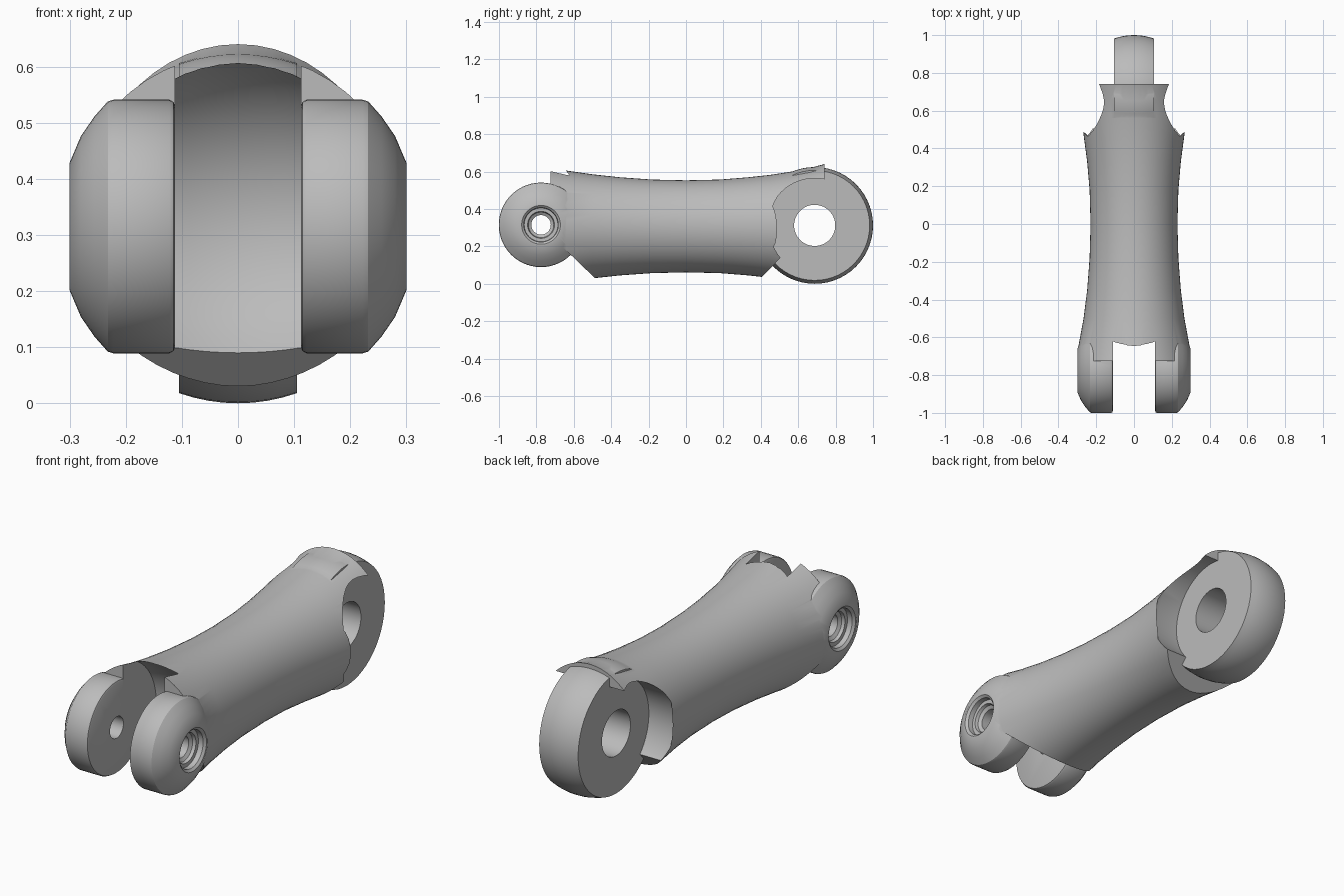
import bpy, bmesh, math
from mathutils import Vector, Matrix

if "Cube" in bpy.data.objects:
    bpy.data.objects.remove(bpy.data.objects["Cube"], do_unlink=True)

grey = bpy.data.materials.new("plain_grey")
grey.use_nodes = True
GREY = (0.5, 0.5, 0.5, 1)
grey.diffuse_color = GREY
grey.node_tree.nodes["Principled BSDF"].inputs["Base Color"].default_value = GREY

FORK = (0, -0.775, 0.315)
KNUCKLE = (0, 0.688, 0.312)


def finish(name, bm):
    bmesh.ops.recalc_face_normals(bm, faces=bm.faces)
    mesh = bpy.data.meshes.new(name)
    bm.to_mesh(mesh)
    bm.free()
    mesh.materials.append(grey)
    obj = bpy.data.objects.new(name, mesh)
    bpy.context.collection.objects.link(obj)
    return obj


def tube(name, rings, centre, axis="x", seg=56):
    """Capped solid through rings of (position, width radius, height radius)."""
    bm = bmesh.new()
    loops = []
    for pos, ra, rb in rings:
        loop = []
        for i in range(seg):
            t = math.tau * i / seg
            a, b = ra * math.cos(t), rb * math.sin(t)
            p = (pos, a, b) if axis == "x" else (a, pos, b)
            loop.append(bm.verts.new(Vector(p) + Vector(centre)))
        loops.append(loop)
    for low, high in zip(loops, loops[1:]):
        for i in range(seg):
            j = (i + 1) % seg
            bm.faces.new((low[i], low[j], high[j], high[i]))
    bm.faces.new(loops[0])
    bm.faces.new(loops[-1])
    return finish(name, bm)


def lathe(name, profile, centre, side=1):
    return tube(name, [(x * side, r, r) for x, r in profile], centre)


def crowned(half_width, radius, drop):
    """Profile of a wheel whose rim falls by drop towards both edges."""
    return [(half_width * i / 4, radius - drop * (i / 4) ** 2) for i in range(-4, 5)]


def slanted_block(name, edge, angle):
    """Large block whose top face passes through edge, tilted about x."""
    bm = bmesh.new()
    bmesh.ops.create_cube(bm, size=1)
    bm.transform(Matrix.Translation(edge) @ Matrix.Rotation(angle, 4, "X")
                 @ Matrix.Translation((0, 0, -0.5)) @ Matrix.Diagonal((1, 1.4, 1, 1)))
    return finish(name, bm)


def combine(target, tool, operation):
    mod = target.modifiers.new("combine", "BOOLEAN")
    mod.operation = operation
    mod.solver = "EXACT"
    mod.object = tool
    bpy.ops.object.select_all(action="DESELECT")
    bpy.context.view_layer.objects.active = target
    target.select_set(True)
    bpy.ops.object.modifier_apply(modifier=mod.name)
    bpy.data.objects.remove(tool, do_unlink=True)


# Waisted body, flared at both ends
sections = [(-0.725, 0.308, 0.317), (-0.64, 0.293, 0.298), (-0.5, 0.267, 0.278),
            (-0.35, 0.248, 0.262), (-0.18, 0.235, 0.25), (0, 0.23, 0.246),
            (0.18, 0.235, 0.25), (0.33, 0.248, 0.262), (0.45, 0.264, 0.275),
            (0.56, 0.279, 0.292), (0.66, 0.281, 0.311), (0.74, 0.282, 0.333)]
body = tube("link_body", sections, (0, 0, 0.307), "y")

# Undersides cut away diagonally
combine(body, slanted_block("front_cut", (0, -0.49, 0.033), -math.radians(44)), "DIFFERENCE")
combine(body, slanted_block("rear_cut", (0, 0.41, 0.04), math.radians(46)), "DIFFERENCE")

# Domed clearances beside the rear knuckle
scoop = [(0.1, 0.252), (0.22, 0.252), (0.245, 0.247), (0.27, 0.2), (0.36, 0.15)]
for side in (1, -1):
    combine(body, lathe("scoop", scoop, KNUCKLE, side), "DIFFERENCE")

# Crowned slot between the fork arms
combine(body, lathe("slot", crowned(0.112, 0.319, 0.013), FORK), "DIFFERENCE")

# Domed fork arms
arm = [(0.112, 0.215), (0.115, 0.222), (0.122, 0.226), (0.222, 0.226),
       (0.232, 0.223), (0.256, 0.196), (0.28, 0.161), (0.3, 0.114)]
for side in (1, -1):
    combine(body, lathe("fork_arm", arm, FORK, side), "UNION")

# Rear knuckle with a crowned rim
combine(body, lathe("knuckle", crowned(0.105, 0.312, 0.018), KNUCKLE), "UNION")

# Pin holes and stepped recesses
combine(body, lathe("knuckle_hole", [(-0.2, 0.11), (0.2, 0.11)], KNUCKLE), "DIFFERENCE")
recess = [(0.05, 0.052), (0.24, 0.052), (0.25, 0.068), (0.265, 0.072),
          (0.266, 0.09), (0.29, 0.092), (0.302, 0.106), (0.36, 0.106)]
for side in (1, -1):
    combine(body, lathe("pin_recess", recess, FORK, side), "DIFFERENCE")

bpy.ops.object.select_all(action="DESELECT")
body.select_set(True)
bpy.context.view_layer.objects.active = body
bpy.ops.object.shade_smooth_by_angle(angle=math.radians(30))
